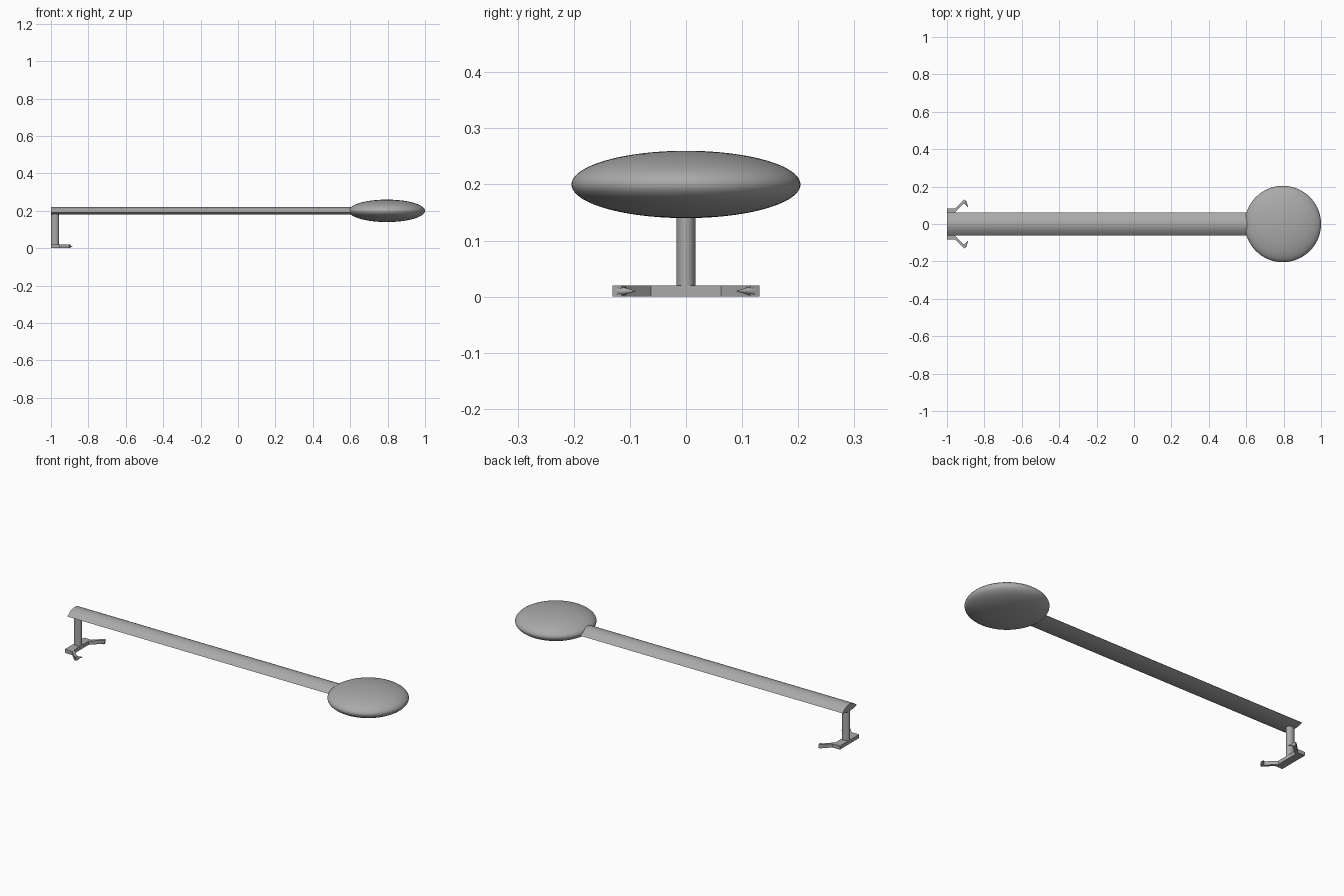
import bpy, bmesh, math
from mathutils import Vector, Matrix

if "Cube" in bpy.data.objects:
    bpy.data.objects.remove(bpy.data.objects["Cube"])

grey = bpy.data.materials.new("plain grey")
grey.diffuse_color = (0.4, 0.4, 0.4, 1)
grey.use_nodes = True
grey.node_tree.nodes["Principled BSDF"].inputs["Base Color"].default_value = grey.diffuse_color


def finish(name, bm, smooth=True):
    bmesh.ops.recalc_face_normals(bm, faces=bm.faces)
    me = bpy.data.meshes.new(name)
    bm.to_mesh(me)
    bm.free()
    ob = bpy.data.objects.new(name, me)
    bpy.context.collection.objects.link(ob)
    me.materials.append(grey)
    if smooth:
        bpy.ops.object.select_all(action='DESELECT')
        ob.select_set(True)
        bpy.context.view_layer.objects.active = ob
        bpy.ops.object.shade_smooth_by_angle(angle=math.radians(35))
    return ob


def extrude(name, pts, vec, smooth=True):
    bm = bmesh.new()
    f = bm.faces.new([bm.verts.new(p) for p in pts])
    new = bmesh.ops.extrude_face_region(bm, geom=[f])["geom"]
    bmesh.ops.translate(bm, vec=vec, verts=[v for v in new if isinstance(v, bmesh.types.BMVert)])
    return finish(name, bm, smooth)


# flattened round head
bm = bmesh.new()
bmesh.ops.create_uvsphere(bm, u_segments=96, v_segments=48, radius=1,
                          matrix=Matrix.Translation((0.796, 0, 0.2)) @ Matrix.Diagonal((0.204, 0.204, 0.06, 1)))
finish("head_disc", bm)

# long beam with a lens-shaped section: tall top arc, shallow bottom arc
N = 32
ys = [-0.062 + 0.124 * i / N for i in range(N + 1)]
arc = lambda y, h: h * (1 - (y / 0.062) ** 2)
section = [(-1, y, 0.192 + arc(y, 0.029)) for y in ys]
section += [(-1, y, 0.192 - arc(y, 0.011)) for y in reversed(ys[1:-1])]
extrude("long_beam", section, (1.64, 0, 0))

# upright post
ring = [(-0.9785 + 0.0215 * math.cos(a), 0.017 * math.sin(a), 0.015)
        for a in (2 * math.pi * i / 32 for i in range(32))]
extrude("post", ring, (0, 0, 0.18))

# flat foot with a splayed arm on each side
half = [(-0.957, 0.062), (-0.914, 0.105), (-0.896, 0.115), (-0.903, 0.131),
        (-0.913, 0.126), (-0.955, 0.084), (-1, 0.084)]
outline = half + [(x, -y) for x, y in reversed(half)]
extrude("foot_plate", [(x, y, 0) for x, y in outline], (0, 0, 0.02), False)

# small pointed hooks at the arm ends
for s, side in ((1, "left"), (-1, "right")):
    a, b = Vector((-0.905, 0.119 * s, 0.01)), Vector((-0.886, 0.09 * s, 0.01))
    d = b - a
    bm = bmesh.new()
    bmesh.ops.create_cone(bm, cap_ends=True, segments=24, radius1=0.009, radius2=0.0005, depth=d.length,
                          matrix=Matrix.Translation((a + b) / 2) @ d.to_track_quat('Z', 'Y').to_matrix().to_4x4())
    finish("hook_" + side, bm)
